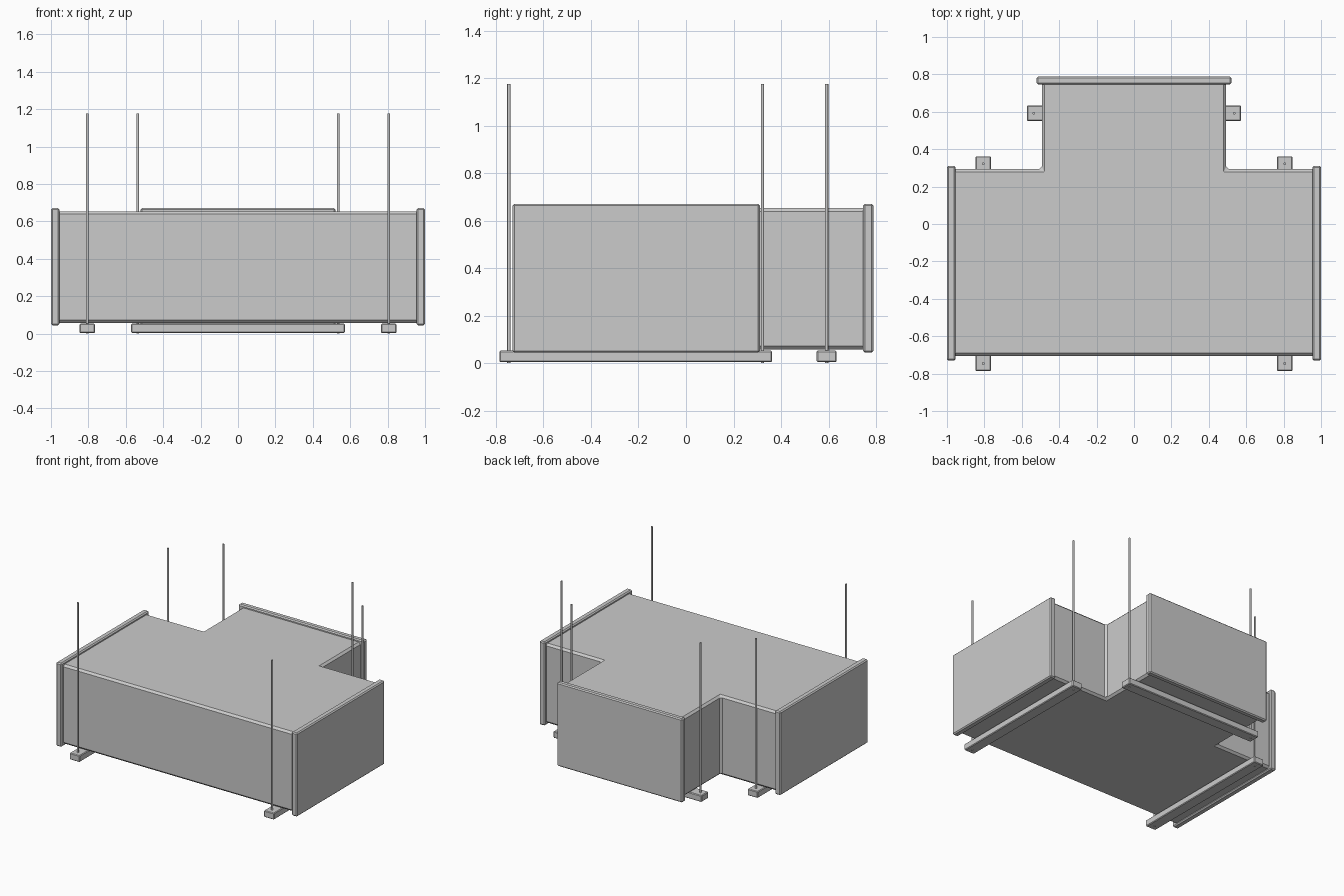
import bpy, bmesh

if "Cube" in bpy.data.objects:
    bpy.data.objects.remove(bpy.data.objects["Cube"])


def finish(name, bm, bevel=0.0):
    bmesh.ops.recalc_face_normals(bm, faces=bm.faces)
    mesh = bpy.data.meshes.new(name)
    bm.to_mesh(mesh)
    bm.free()
    obj = bpy.data.objects.new(name, mesh)
    bpy.context.collection.objects.link(obj)
    if bevel:
        mod = obj.modifiers.new("Bevel", 'BEVEL')
        mod.width = bevel
        mod.segments = 1
        mod.limit_method = 'ANGLE'
    return obj


def box(name, x, y, z, bevel):
    bm = bmesh.new()
    bmesh.ops.create_cube(bm, size=1)
    for v in bm.verts:
        for i, (a, b) in enumerate((x, y, z)):
            v.co[i] = a if v.co[i] < 0 else b
    return finish(name, bm, bevel)


def rod(name, x, y):
    bm = bmesh.new()
    bmesh.ops.create_cone(bm, cap_ends=True, segments=12, radius1=0.007,
                          radius2=0.007, depth=ROD_TOP - BASE)
    bmesh.ops.translate(bm, verts=bm.verts, vec=(x, y, (ROD_TOP + BASE) / 2))
    obj = finish(name, bm)
    for p in obj.data.polygons:
        p.use_smooth = abs(p.normal.z) < 0.5
    return obj


BASE, BAR_TOP, ROD_TOP = 0.0, 0.053, 1.176
FLANGE_Z = (0.044, 0.671)

# Tee-shaped duct body: half profile mirrored in x, extruded upwards
half = [(0.98, -0.705), (0.98, 0.293), (0.493, 0.293), (0.493, 0.77)]
outline = half + [(-x, y) for x, y in reversed(half)]
bm = bmesh.new()
face = bm.faces.new([bm.verts.new((x, y, 0.058)) for x, y in outline])
top = bmesh.ops.extrude_face_region(bm, geom=[face])["geom"]
bmesh.ops.translate(bm, vec=(0, 0, 0.596),
                    verts=[v for v in top if isinstance(v, bmesh.types.BMVert)])
finish("tee_duct_body", bm, 0.015)

# Flanges closing the three duct ends, with hangers for each side
for side, s in (("left", -1), ("right", 1)):
    box(f"{side}_flange", sorted((s * 0.954, s * 1.0)), (-0.73, 0.311), FLANGE_Z, 0.008)
    box(f"{side}_support_bar", sorted((s * 0.764, s * 0.848)), (-0.786, 0.362),
        (BASE + 0.004, BAR_TOP), 0.005)
    rod(f"{side}_front_rod", s * 0.806, -0.746)
    rod(f"{side}_back_rod", s * 0.806, 0.322)
    rod(f"{side}_branch_rod", s * 0.536, 0.592)
box("branch_flange", (-0.52, 0.52), (0.746, 0.789), FLANGE_Z, 0.008)

# Support bar under the branch
box("branch_support_bar", (-0.572, 0.572), (0.55, 0.634), (BASE + 0.004, BAR_TOP), 0.005)
